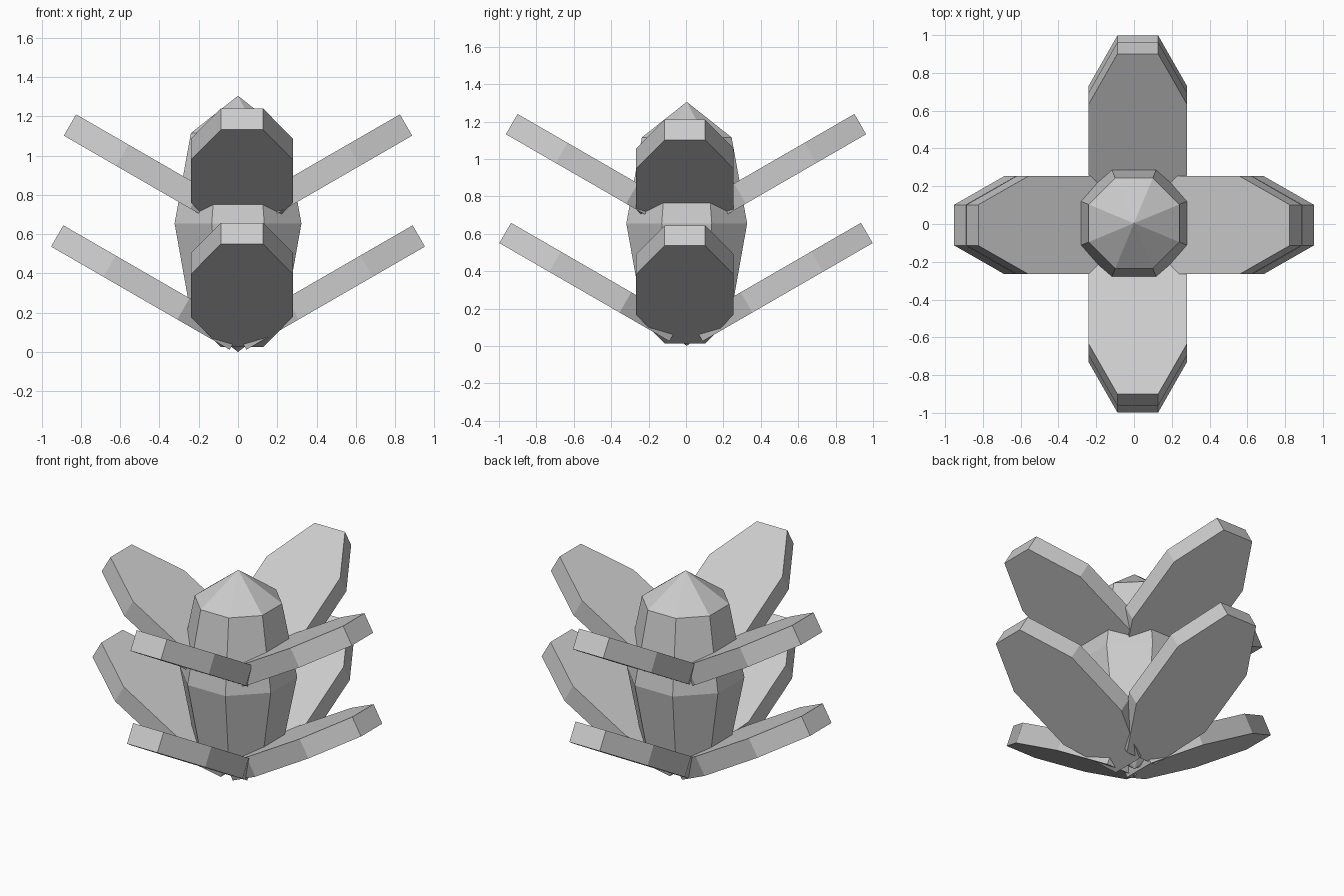
import bpy, bmesh
from math import pi, cos, sin
from mathutils import Matrix, Vector

if "Cube" in bpy.data.objects:
    bpy.data.objects.remove(bpy.data.objects["Cube"])


def add_object(name, bm):
    bmesh.ops.recalc_face_normals(bm, faces=bm.faces[:])
    mesh = bpy.data.meshes.new(name)
    bm.to_mesh(mesh)
    bm.free()
    obj = bpy.data.objects.new(name, mesh)
    bpy.context.collection.objects.link(obj)
    return obj


# Bud: eight-sided lathe, pointed at both ends (apothem, height)
bm = bmesh.new()
rings = []
for apothem, z in [(0.24, 0.19), (0.323, 0.655), (0.24, 1.115)]:
    r = apothem / cos(pi / 8)
    rings.append([bm.verts.new((r * cos(a), r * sin(a) + 0.004, z))
                  for a in [pi / 8 + i * pi / 4 for i in range(8)]])
bottom = bm.verts.new((0, 0.004, 0))
top = bm.verts.new((0, 0.004, 1.305))
for i in range(8):
    j = (i + 1) % 8
    bm.faces.new((bottom, rings[0][j], rings[0][i]))
    bm.faces.new((top, rings[2][i], rings[2][j]))
    for low, high in zip(rings, rings[1:]):
        bm.faces.new((low[i], low[j], high[j], high[i]))
add_object("bud", bm)

# Petals: stretched octagonal slabs tilted up by 30 degrees
LENGTH, WIDTH, THICK, TILT = 1.05, 0.52, 0.125, pi / 6


def petal(name, angle, reach, height, shift):
    """reach, height: outer edge of the underside; shift: sideways offset."""
    bm = bmesh.new()
    bmesh.ops.create_cone(bm, cap_ends=True, segments=8, depth=1,
                          radius1=0.5 / cos(pi / 8), radius2=0.5 / cos(pi / 8),
                          matrix=Matrix.Rotation(pi / 8, 4, 'Z'))
    # a regular octagon has its flats on the axes
    if max(abs(v.co.x) for v in bm.verts) > 0.52:
        bmesh.ops.rotate(bm, verts=bm.verts[:], matrix=Matrix.Rotation(pi / 8, 3, 'Z'))
    bmesh.ops.scale(bm, verts=bm.verts[:], vec=(LENGTH, WIDTH, THICK))
    bmesh.ops.translate(bm, verts=bm.verts[:], vec=(-LENGTH / 2, 0, THICK / 2))
    place = (Matrix.Translation(Vector(shift)) @ Matrix.Rotation(angle, 4, 'Z')
             @ Matrix.Translation((reach, 0, height)) @ Matrix.Rotation(-TILT, 4, 'Y'))
    bmesh.ops.transform(bm, matrix=place, verts=bm.verts[:])
    add_object(name, bm)


for k, side in enumerate(("right", "back", "left", "front")):
    across = k % 2 == 0
    shift = (0, -0.006, 0) if across else (0.02, 0, 0)
    petal("lower_petal_" + side, k * pi / 2, 0.952 if across else 0.998,
          0.537 if across else 0.55, shift)
    petal("upper_petal_" + side, k * pi / 2, 0.887 if across else 0.963,
          1.102 if across else 1.132, shift)
